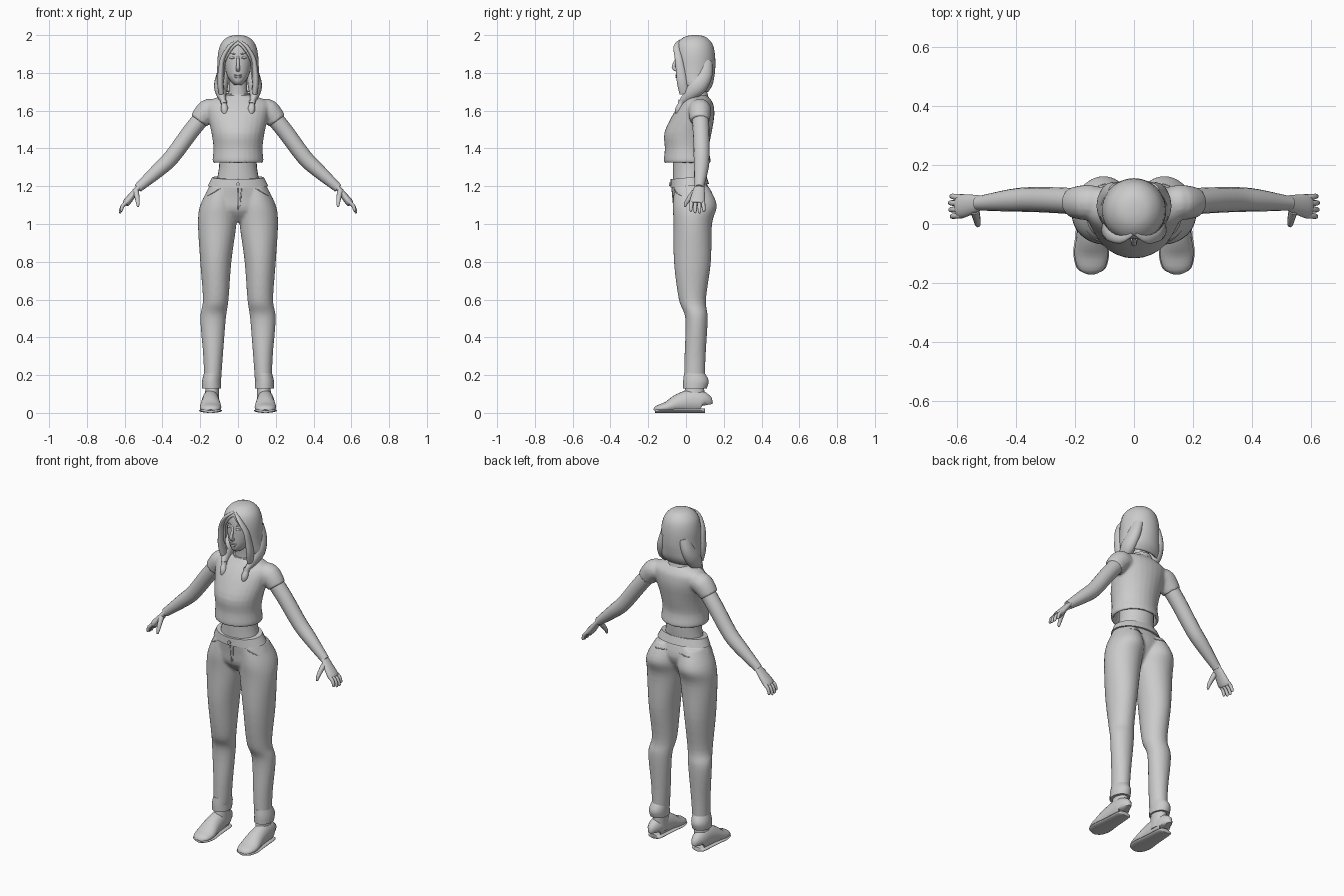
import bpy, bmesh, math
from mathutils import Vector

if "Cube" in bpy.data.objects:
    bpy.data.objects.remove(bpy.data.objects["Cube"])

grey = bpy.data.materials.new("plain grey")
grey.use_nodes = True
grey.diffuse_color = (.6, .6, .6, 1)
grey.node_tree.nodes["Principled BSDF"].inputs["Base Color"].default_value = grey.diffuse_color


def finish(name, bm, mirror=False):
    """Turn a bmesh into a smooth shaded, optionally mirrored, object."""
    bmesh.ops.recalc_face_normals(bm, faces=bm.faces)
    mesh = bpy.data.meshes.new(name)
    bm.to_mesh(mesh)
    bm.free()
    mesh.materials.append(grey)
    obj = bpy.data.objects.new(name, mesh)
    bpy.context.collection.objects.link(obj)
    bpy.ops.object.select_all(action='DESELECT')
    obj.select_set(True)
    bpy.context.view_layer.objects.active = obj
    bpy.ops.object.shade_smooth_by_angle(angle=math.radians(50))
    if mirror:
        obj.modifiers.new("mirror", 'MIRROR')
    return obj


def spline(rows, steps):
    """Smooth interpolation through equally long tuples."""
    last = len(rows) - 1
    out = []
    for i in range(last):
        before, start, end, after = rows[max(i - 1, 0)], rows[i], rows[i + 1], rows[min(i + 2, last)]
        for s in range(steps):
            t = s / steps
            ease = t * t * (3 - 2 * t)
            leave, arrive = t * (1 - t) ** 2 / 2, t * t * (t - 1) / 2
            out.append([b + (c - b) * ease + (c - a) * leave + (d - b) * arrive
                        for a, b, c, d in zip(before, start, end, after)])
    return out + [list(rows[last])]


def skin(bm, rings, closed=True):
    """Bridge rings of points with quads and cap closed ones."""
    rows = [[bm.verts.new(point) for point in ring] for ring in rings]
    count = len(rows[0])
    for low, high in zip(rows, rows[1:]):
        for i in range(count if closed else count - 1):
            j = (i + 1) % count
            bm.faces.new((low[i], low[j], high[j], high[i]))
    if closed:
        bm.faces.new(rows[0])
        bm.faces.new(rows[-1])


def loft(name, rows, mirror=False, steps=3, tilt=0, sides=28):
    """Level oval rings given as height, x range and y range."""
    rings = []
    for z, left, right, front, back in spline(rows, steps):
        ring = []
        for k in range(sides):
            turn = math.tau * k / sides
            x = (left + right + (right - left) * math.cos(turn)) / 2
            y = (front + back + (back - front) * math.sin(turn)) / 2
            ring.append((x, y, z + tilt * y))
        rings.append(ring)
    bm = bmesh.new()
    skin(bm, rings)
    return finish(name, bm, mirror)


def centred(name, rows, **options):
    """Loft from height, half width, front and back."""
    return loft(name, [(z, -half, half, front, back) for z, half, front, back in rows], **options)


def tube(name, rows, mirror=True, sides=16, steps=3, across=(0, 1, 0), floor=None):
    """Sweep ovals along a path: point, thickness, radius measured across."""
    path = spline(rows, steps)
    points = [Vector(row[:3]) for row in path]
    rings = []
    for i, (*_, thick, wide) in enumerate(path):
        along = (points[min(i + 1, len(points) - 1)] - points[max(i - 1, 0)]).normalized()
        side = Vector(across)
        side = (side - along * side.dot(along)).normalized()
        up = along.cross(side)
        ring = []
        for k in range(sides):
            turn = math.tau * k / sides
            spot = points[i] + side * wide * math.cos(turn) + up * thick * math.sin(turn)
            if floor is not None:
                spot.z = max(spot.z, floor)
            ring.append(spot)
        rings.append(ring)
    bm = bmesh.new()
    skin(bm, rings)
    return finish(name, bm, mirror)


def limb(name, joints, radii, flat=1, **options):
    """Tube through joints with one radius each."""
    return tube(name, [(*joint, radius * flat, radius) for joint, radius in zip(joints, radii)], **options)


def fuse(name, parts, rounds):
    """Join overlapping solids into one continuous garment."""
    bpy.ops.object.select_all(action='DESELECT')
    for part in parts:
        part.select_set(True)
    bpy.context.view_layer.objects.active = parts[0]
    bpy.ops.object.convert(target='MESH')
    bpy.ops.object.join()
    obj = bpy.context.view_layer.objects.active
    obj.name = name
    remesh = obj.modifiers.new("remesh", 'REMESH')
    remesh.mode, remesh.voxel_size = 'VOXEL', .008
    obj.modifiers.new("smooth", 'SMOOTH').iterations = rounds
    bpy.ops.object.convert(target='MESH')
    bpy.ops.object.shade_smooth_by_angle(angle=math.radians(50))
    return obj


def trim(target, name, start, end, radius=.003, side=-1, mirror=True):
    """Tapered bead from start to end (x, z), laid on the target's surface."""
    bpy.context.view_layer.update()
    rows = []
    steps = 6
    for k in range(steps + 1):
        x, z = Vector(start).lerp(Vector(end), k / steps)
        hit, spot, *_ = target.ray_cast(Vector((x, side, z)), Vector((0, -side, 0)))
        if hit:
            size = radius * (.3 + .7 * math.sin(math.pi * k / steps))
            rows.append((*spot, size, size))
    tube(name, rows, mirror, sides=8, steps=1, across=(.6, .5, .4))


# Trousers: pelvis and legs as one skin, with waistband and turn-ups
pelvis = centred("pelvis", [(1.22, .14, -.08, .11), (1.14, .18, -.07, .13), (1.07, .17, -.06, .1),
                            (1.01, .05, -.01, .06)])
leg = loft("leg", [(1.2, .03, .15, -.06, .12), (1.1, .005, .2, -.07, .163), (1, .008, .212, -.066, .138),
                   (.8, .035, .2, -.064, .132), (.6, .05, .186, -.038, .106), (.5, .064, .2, -.004, .115),
                   (.3, .08, .184, -.008, .104), (.16, .09, .18, -.01, .1)], mirror=True, steps=5)
trousers = fuse("trousers", [pelvis, leg], 5)
loft("turn_up", [(.13, .09, .19, -.015, .11), (.17, .09, .19, -.015, .12), (.21, .09, .18, -.01, .1)], mirror=True)
centred("waistband", [(1.2, .16, -.083, .122), (1.245, .138, -.081, .108)], steps=1, tilt=.1)
limb("button", [(0, -.09, 1.21), (0, -.07, 1.21)], [.01, .01], mirror=False, across=(1, 0, 0))
trim(trousers, "fly_seam", (0, 1.2), (0, 1.06), mirror=False)
trim(trousers, "fly_stitch", (.02, 1.2), (.01, 1.09), mirror=False)
trim(trousers, "front_pocket", (.09, 1.19), (.16, 1.15))
trim(trousers, "back_pocket", (.04, 1.17), (.13, 1.17), side=1)

# Shoes given as y, half height and half width; the sole follows the same outline
shoe = [(.1, .04, .02), (.09, .055, .038), (.03, .062, .044), (-.04, .05, .05), (-.1, .03, .057),
        (-.15, .02, .045), (-.165, .01, .02)]
middle, thin, lip = .145, .012, .004
sideways = (1, 0, 0)
tube("shoe", [(middle, y, tall, tall, wide) for y, tall, wide in shoe], across=sideways, floor=thin, sides=20)
tube("sole", [(middle, y, thin, thin, wide + lip) for y, tall, wide in shoe], across=sideways, floor=0, sides=20)
loft("ankle", [(.04, .1, .18, -.02, .1), (.16, .1, .17, 0, .095)], mirror=True)

# Bare waist and neck
centred("waist", [(1.2, .12, -.07, .1), (1.3, .1, -.07, .11), (1.4, .1, -.07, .11)])
centred("neck", [(1.62, .08, 0, .12), (1.68, .05, .01, .1), (1.8, .05, 0, .1)])

# Cropped shirt, hollow under the hem, with short sleeves
body = centred("shirt_body", [(1.685, .055, .01, .108), (1.66, .14, -.01, .13), (1.63, .17, -.036, .146),
                              (1.57, .16, -.075, .15), (1.48, .14, -.115, .135), (1.4, .13, -.112, .121),
                              (1.33, .135, -.117, .131), (1.33, .118, -.1, .115), (1.42, .11, -.09, .1)])
armpit = .073
sleeve = limb("sleeve", [(.1, armpit, 1.6), (.15, armpit, 1.605), (.18, armpit, 1.58), (.206, armpit, 1.546)],
              [.05, .06, .058, .052])
shirt = fuse("shirt", [body, sleeve], 3)
centred("collar", [(1.66, .07, 0, .117), (1.684, .06, .006, .112)], steps=1, tilt=.14)

# Arms and hands
wrist, knuckle = Vector((.53, .07, 1.19)), Vector((.585, .06, 1.12))
limb("arm", [(.16, .074, 1.6), (.25, .08, 1.49), (.35, .083, 1.355), (.42, .08, 1.287), wrist],
     [.045, .044, .042, .038, .024])
limb("palm", [wrist + (wrist - knuckle) / 5, wrist.lerp(knuckle, .4), knuckle, knuckle.lerp(wrist, -.2)],
     [.025, .034, .041, .036], flat=.5)
for place, name in enumerate(("index", "middle", "ring", "little")):
    offset = place - 1.5
    root = knuckle + Vector((0, offset * .02, 0))
    reach = Vector((.045, offset * .004, -.065)) * (1 - abs(offset - .1) * .12)
    bend = root + reach / 2 + Vector((.006, 0, .004))
    limb(name + "_finger", [root, bend, root + reach * .9, root + reach], [.011, .01, .008, .004], sides=10)
limb("thumb", [(.54, .045, 1.17), (.534, .02, 1.14), (.53, 0, 1.11), (.53, -.006, 1.09)],
     [.016, .013, .01, .005], sides=10)

# Head and face
head = centred("head", [(1.735, .02, -.025, .06), (1.75, .034, -.044, .075), (1.78, .055, -.05, .09),
                        (1.83, .07, -.052, .115), (1.9, .08, -.05, .135), (1.95, .07, -.04, .125),
                        (1.985, .04, 0, .09)])
limb("nose", [(0, -.045, 1.89), (0, -.056, 1.86), (0, -.066, 1.83), (0, -.05, 1.817)],
     [.006, .008, .01, .012], mirror=False, across=sideways)
trim(head, "eye", (.015, 1.88), (.046, 1.88), .006)
trim(head, "brow", (.012, 1.9), (.055, 1.905), .004)
trim(head, "upper_lip", (-.025, 1.788), (.025, 1.788), .005, mirror=False)
trim(head, "lower_lip", (-.02, 1.778), (.02, 1.778), .006, mirror=False)

# Hair shell: ovals left open over the face, below a parting
shell = [(2, .015, .03, .065), (1.99, .055, -.01, .105), (1.955, .09, -.049, .139), (1.9, .106, -.061, .153),
         (1.83, .11, -.062, .155), (1.78, .114, -.056, .15), (1.735, .12, -.035, .14), (1.7, .108, -.01, .118)]
strands, parting = 36, 1.955
rings = []
for z, half, front, back in spline(shell, 3):
    gap = math.radians(44) * min(max(parting - z, 0) * 10, 1) ** .7
    ring = []
    for k in range(strands + 1):
        turn = gap + (math.tau - 2 * gap) * k / strands
        ring.append((half * math.sin(turn), (front + back - (back - front) * math.cos(turn)) / 2, z))
    rings.append(ring)
bm = bmesh.new()
skin(bm, rings, closed=False)
bmesh.ops.remove_doubles(bm, verts=bm.verts, dist=.001)
crown = [edge for edge in bm.edges if edge.is_boundary and min(v.co.z for v in edge.verts) > 1.99]
bmesh.ops.holes_fill(bm, edges=crown)
hair = finish("hair_shell", bm)
solid = hair.modifiers.new("thickness", 'SOLIDIFY')
solid.thickness, solid.offset = .012, -1

# Locks framing the face and gathered into two tied tails
knot, tip = Vector((.075, -.025, 1.645)), Vector((.068, -.05, 1.57))
limb("front_lock", [(.006, -.03, 1.97), (.045, -.05, 1.94), (.08, -.04, 1.88), (.09, -.03, 1.82),
                    (.094, -.02, 1.75), (.088, -.01, 1.69)], [.01, .016, .02, .024, .028, .024], flat=.6)
limb("side_lock", [(.06, .1, 1.86), (.08, .095, 1.79), (.09, .06, 1.73), (.088, .02, 1.685), knot],
     [.04, .045, .05, .034, .016], flat=.75)
limb("hair_tie", [knot.lerp(tip, -.1), knot.lerp(tip, .1)], [.017, .017], steps=1)
limb("hair_tail", [knot, knot.lerp(tip, .4), knot.lerp(tip, .7), tip], [.01, .019, .016, .003])
